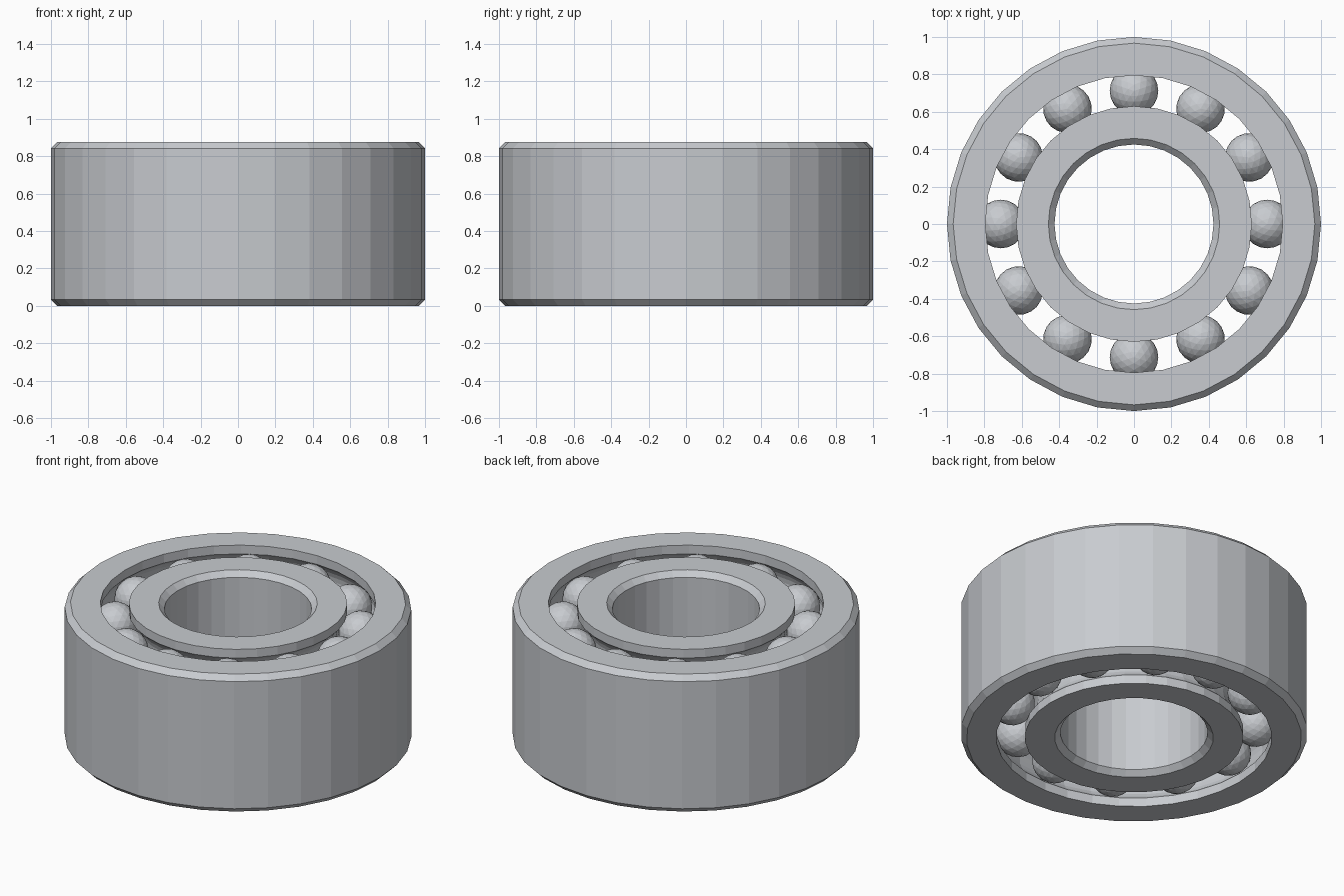
import bpy, bmesh
from math import sin, cos, pi, sqrt, atan2

HEIGHT = 0.875
CHAMFER = 0.033
SEGMENTS = 32
BALLS = 12
PITCH = 0.712          # radius of the ball circle
BALL = 0.13            # ball radius
ROWS = (0.16, HEIGHT - 0.16)

cube = bpy.data.objects.get("Cube")
if cube:
    bpy.data.objects.remove(cube, do_unlink=True)

steel = bpy.data.materials.new("steel_grey")
steel.use_nodes = True
colour = (0.58, 0.60, 0.63, 1)
steel.diffuse_color = colour
steel.node_tree.nodes["Principled BSDF"].inputs["Base Color"].default_value = colour


def add_object(name, mesh):
    obj = bpy.data.objects.new(name, mesh)
    bpy.context.collection.objects.link(obj)
    return obj


def race_wall(radius, steps=8):
    """Wall from bottom to top with a round ball groove for each row."""
    side = 1 if radius > PITCH else -1
    groove = BALL + 0.003
    reach = abs(radius - PITCH)
    limit = atan2(sqrt(groove ** 2 - reach ** 2), reach)
    wall = [(radius, 0)]
    for row in ROWS:
        for i in range(steps + 1):
            a = limit * (2 * i / steps - 1)
            wall.append((PITCH + side * groove * cos(a), row + groove * sin(a)))
    return wall + [(radius, HEIGHT)]


def chamfered_wall(radius, side):
    """Wall from top to bottom with a chamfer at both ends."""
    edge = radius - side * CHAMFER
    return [(edge, HEIGHT), (radius, HEIGHT - CHAMFER), (radius, CHAMFER), (edge, 0)]


def ring(name, profile):
    """Revolve a closed (radius, height) profile around z."""
    bm = bmesh.new()
    loops = []
    for s in range(SEGMENTS):
        a = 2 * pi * s / SEGMENTS
        loops.append([bm.verts.new((r * cos(a), r * sin(a), z)) for r, z in profile])
    count = len(profile)
    for s in range(SEGMENTS):
        here, there = loops[s], loops[(s + 1) % SEGMENTS]
        for i in range(count):
            j = (i + 1) % count
            bm.faces.new((here[i], there[i], there[j], here[j]))
    bmesh.ops.recalc_face_normals(bm, faces=bm.faces)
    mesh = bpy.data.meshes.new(name)
    bm.to_mesh(mesh)
    bm.free()
    mesh.materials.append(steel)
    return add_object(name, mesh)


# Outer and inner rings
ring("outer_ring", race_wall(0.795) + chamfered_wall(1.0, 1))
ring("inner_ring", race_wall(0.63) + chamfered_wall(0.425, -1))

# Two rows of faceted balls sharing one mesh
bm = bmesh.new()
bmesh.ops.create_icosphere(bm, subdivisions=3, radius=BALL)
ball_mesh = bpy.data.meshes.new("ball")
bm.to_mesh(ball_mesh)
bm.free()
ball_mesh.materials.append(steel)

for row_name, z in zip(("lower", "upper"), ROWS):
    for i in range(BALLS):
        a = 2 * pi * i / BALLS
        ball = add_object(f"{row_name}_ball_{i + 1}", ball_mesh)
        ball.location = (PITCH * cos(a), PITCH * sin(a), z)
        ball.rotation_euler.z = a
